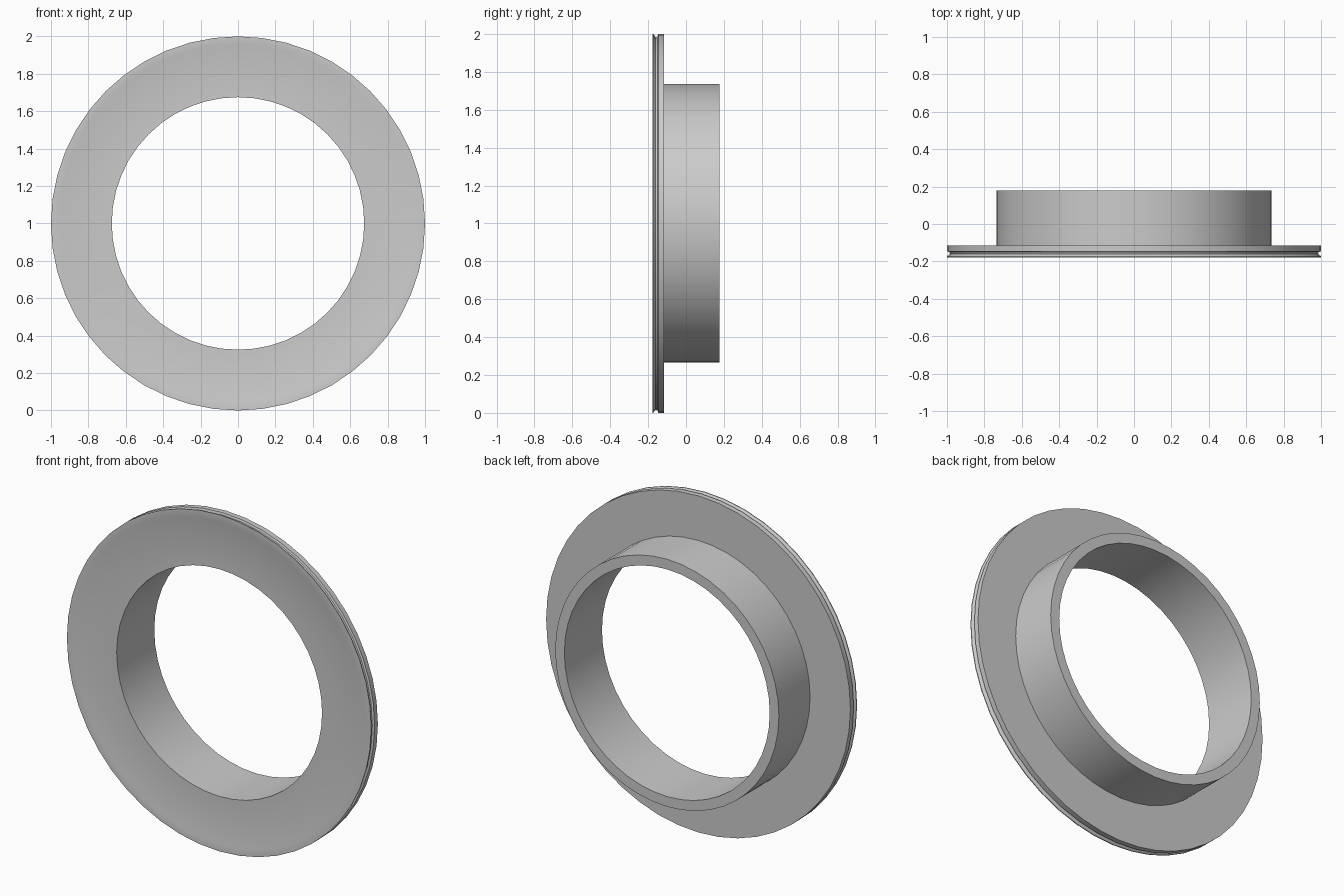
import bpy, bmesh, math
from mathutils import Matrix, Vector

cube = bpy.data.objects.get("Cube")
if cube:
    bpy.data.objects.remove(cube, do_unlink=True)

SEGMENTS = 48

# One plain grey for the whole fitting
grey = bpy.data.materials.new("plain grey")
grey.use_nodes = True
grey.diffuse_color = (0.6, 0.6, 0.6, 1)
grey.node_tree.nodes["Principled BSDF"].inputs["Base Color"].default_value = (0.6, 0.6, 0.6, 1)

# Closed cross-section as (radius, y), from the bore mouth round to the tube end
profile = [
    (0.675, -0.175),                   # bore edge on the front face
    (0.950, -0.175), (0.962, -0.178),  # slightly raised rim on the front
    (1.000, -0.178), (1.000, -0.173),  # front lip
    (0.984, -0.160), (0.988, -0.150),  # shallow groove round the rim
    (1.000, -0.146), (1.000, -0.115),  # main flange edge
    (0.735, -0.115), (0.735, 0.178),   # flange back and tube outside
    (0.675, 0.178),                    # tube end
]


def lathe(name, section, material):
    """Revolve a closed cross-section about the y axis at z = 1."""
    bm = bmesh.new()
    rings = []
    for i in range(SEGMENTS):
        turn = Matrix.Rotation(2 * math.pi * i / SEGMENTS, 3, 'Y')
        rings.append([bm.verts.new(turn @ Vector((r, y, 0)) + Vector((0, 0, 1)))
                      for r, y in section])
    n = len(section)
    for i, ring in enumerate(rings):
        following = rings[(i + 1) % SEGMENTS]
        for j in range(n):
            k = (j + 1) % n
            bm.faces.new((ring[j], ring[k], following[k], following[j]))
    bmesh.ops.recalc_face_normals(bm, faces=bm.faces)
    mesh = bpy.data.meshes.new(name)
    bm.to_mesh(mesh)
    bm.free()
    mesh.materials.append(material)
    obj = bpy.data.objects.new(name, mesh)
    bpy.context.collection.objects.link(obj)
    return obj


# Flange and tube in one piece, rounded walls smooth and corners sharp
ring = lathe("flanged_ring", profile, grey)
bpy.ops.object.select_all(action='DESELECT')
ring.select_set(True)
bpy.context.view_layer.objects.active = ring
bpy.ops.object.shade_smooth_by_angle(angle=math.radians(25))
